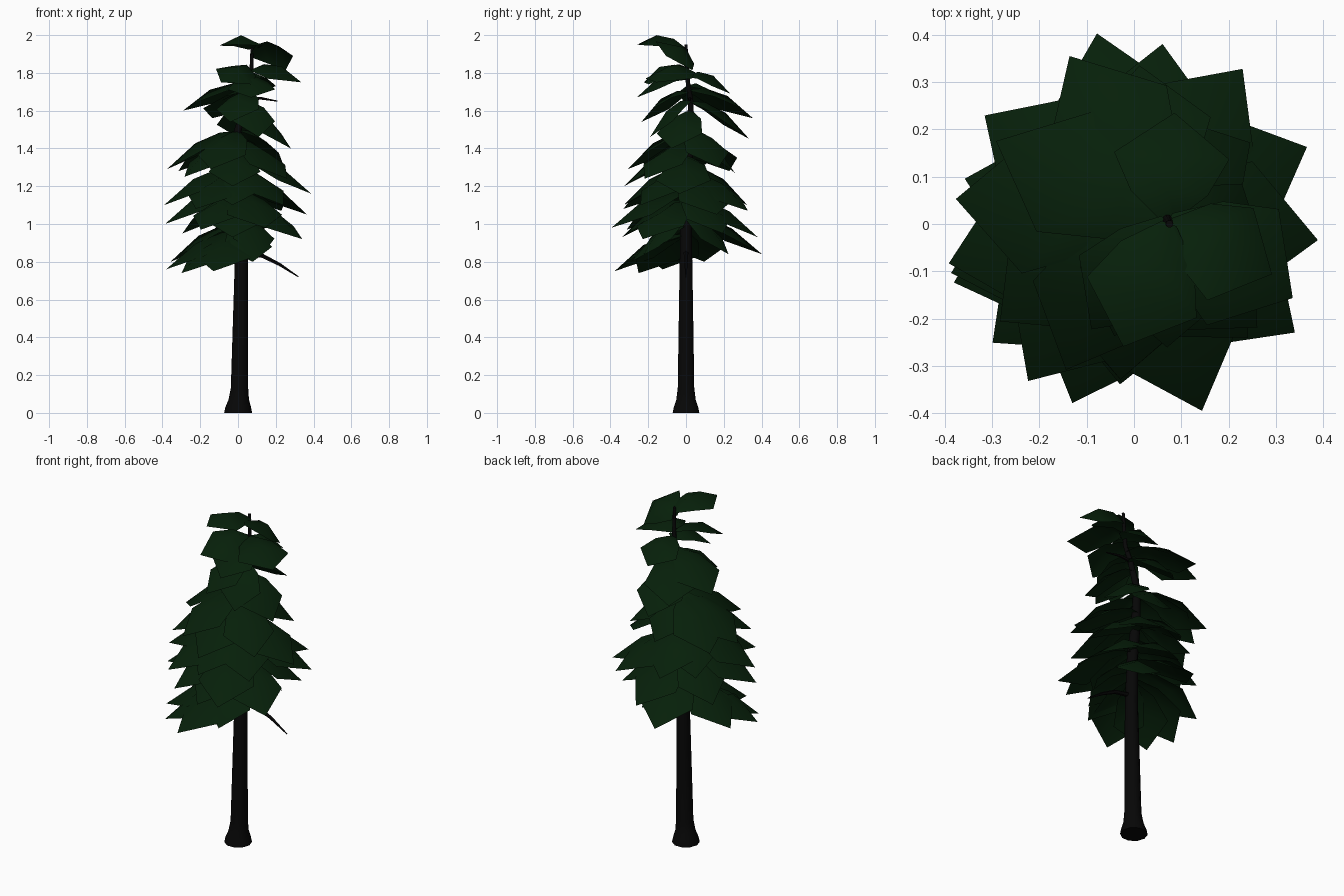
import bpy
from math import cos, sin, pi, radians
from mathutils import Matrix, Vector

if "Cube" in bpy.data.objects:
    bpy.data.objects.remove(bpy.data.objects["Cube"])


def material(name, rgb):
    m = bpy.data.materials.new(name)
    m.diffuse_color = (*rgb, 1)
    m.use_nodes = True
    m.node_tree.nodes["Principled BSDF"].inputs["Base Color"].default_value = m.diffuse_color
    return m


bark = material("bark", (0.002, 0.002, 0.002))
green = material("needles", (0.002, 0.014, 0.003))


def make(name, verts, faces, mat, angle):
    me = bpy.data.meshes.new(name)
    me.from_pydata(verts, [], faces)
    me.materials.append(mat)
    ob = bpy.data.objects.new(name, me)
    bpy.context.collection.objects.link(ob)
    bpy.ops.object.select_all(action='DESELECT')
    ob.select_set(True)
    bpy.context.view_layer.objects.active = ob
    bpy.ops.object.shade_smooth_by_angle(angle=radians(angle))
    return ob


def tube(name, path, sides, upright):
    """Tapered tube through (x, y, z, radius) points, capped at both ends."""
    pts = [Vector(p[:3]) for p in path]
    verts, faces = [], []
    for i, p in enumerate(pts):
        d = Vector((0, 0, 1)) if upright else (pts[min(i + 1, len(pts) - 1)] - pts[max(i - 1, 0)]).normalized()
        u = d.cross(Vector((0, 1, 0))).normalized()
        v = d.cross(u)
        for k in range(sides):
            a = 2 * pi * k / sides
            verts.append(p + (u * cos(a) + v * sin(a)) * path[i][3])
    for i in range(len(pts) - 1):
        for k in range(sides):
            n = (k + 1) % sides
            faces.append((i * sides + k, i * sides + n, (i + 1) * sides + n, (i + 1) * sides + k))
    faces.append(tuple(reversed(range(sides))))
    faces.append(tuple(range(len(verts) - sides, len(verts))))
    return make(name, verts, faces, bark, 40)


# Trunk: flared foot, slight wander towards the top
trunk = [(.001, 0, 0, .074), (.001, 0, .03, .068), (.004, 0, .07, .054), (.008, 0, .13, .046),
         (.013, 0, .45, .041), (.018, 0, .8, .035), (.01, 0, 1.1, .03), (-.005, .01, 1.3, .025),
         (0, .025, 1.5, .02), (.045, .025, 1.65, .015), (.07, .01, 1.75, .012), (.075, 0, 1.95, .008)]
tube("trunk", trunk, 10, True)

# Bare twigs
tube("lower_twig", [(.01, 0, .85, .014), (.13, 0, .83, .012), (.22, 0, .785, .009), (.32, 0, .72, .003)], 5, False)
tube("upper_twig", [(.04, .02, 1.66, .01), (.12, .02, 1.665, .008), (.21, .02, 1.65, .003)], 5, False)


def trunk_at(z):
    for a, b in zip(trunk, trunk[1:]):
        if z <= b[2]:
            f = (z - a[2]) / (b[2] - a[2])
            return Vector(a[:3]).lerp(Vector(b[:3]), f)
    return Vector(trunk[-1][:3])


def bough(verts, faces, angle, reach, tip_z, roll=0):
    """Folded, drooping leaf sheet running from the trunk to a pointed tip."""
    rise = .2 if tip_z < 1.45 else .2 - .22 * (tip_z - 1.45) / .5
    root = trunk_at(min(tip_z + rise, 1.93))
    a = radians(angle)
    tip = Vector((reach * cos(a), reach * sin(a), tip_z))
    out = tip - root
    out.z = 0
    turn = Matrix.Rotation(radians(roll), 3, out.normalized())
    side = turn @ Vector((-out.y, out.x, 0)).normalized()
    up = turn @ Vector((0, 0, 1))
    size = .5 + .5 * reach / .4
    base = len(verts)
    for t, w in ((0, .02), (.25, .10), (.6, .15), (1, 0)):
        ridge = root.lerp(tip, t) + up * .24 * t * (1 - t)
        w *= size
        drop = up * -.45 * w
        if w:
            verts += [ridge - side * w + drop, ridge, ridge + side * w + drop]
        else:
            verts.append(ridge)
    for r in (0, 3):
        for c in (0, 1):
            i = base + r + c
            faces.append((i, i + 3, i + 4, i + 1))
    faces.extend([(base + 6, base + 9, base + 7), (base + 7, base + 9, base + 8)])


# Boughs per tier: direction in degrees, reach of tip, height of tip, optional roll
tiers = {
    "lowest_boughs": [(198, .40, .76), (220, .39, .74), (251, .40, .75), (101, .41, .84),
                      (165, .37, .80), (300, .26, .84), (60, .26, .84), (285, .30, .8)],
    "lower_boughs": [(326, .41, .92), (290, .42, .98), (81, .385, .93), (195, .40, 1.0),
                     (238, .37, .97), (150, .34, .95), (35, .34, .95), (265, .34, .93)],
    "middle_boughs": [(24, .40, 1.05), (355, .39, 1.16), (100, .33, 1.1), (192, .40, 1.1),
                      (236, .40, 1.08), (135, .30, 1.1), (265, .33, 1.1), (315, .34, 1.1), (55, .40, 1.07)],
    "upper_boughs": [(172, .38, 1.29), (144, .39, 1.28), (216, .35, 1.25), (265, .33, 1.2),
                     (320, .34, 1.24), (35, .30, 1.3), (85, .26, 1.27), (245, .34, 1.29)],
    "high_boughs": [(345, .29, 1.4), (88, .335, 1.45), (111, .38, 1.56), (260, .24, 1.54),
                    (300, .22, 1.46), (149, .34, 1.6)],
    "crown_boughs": [(70, .25, 1.69), (335, .37, 1.75), (248, .24, 1.75, -20), (285, .27, 1.67),
                     (340, .31, 1.89, -35), (265, .26, 1.95)],
}
for name, leaves in tiers.items():
    verts, faces = [], []
    for leaf in leaves:
        bough(verts, faces, *leaf)
    make(name, verts, faces, green, 50)
